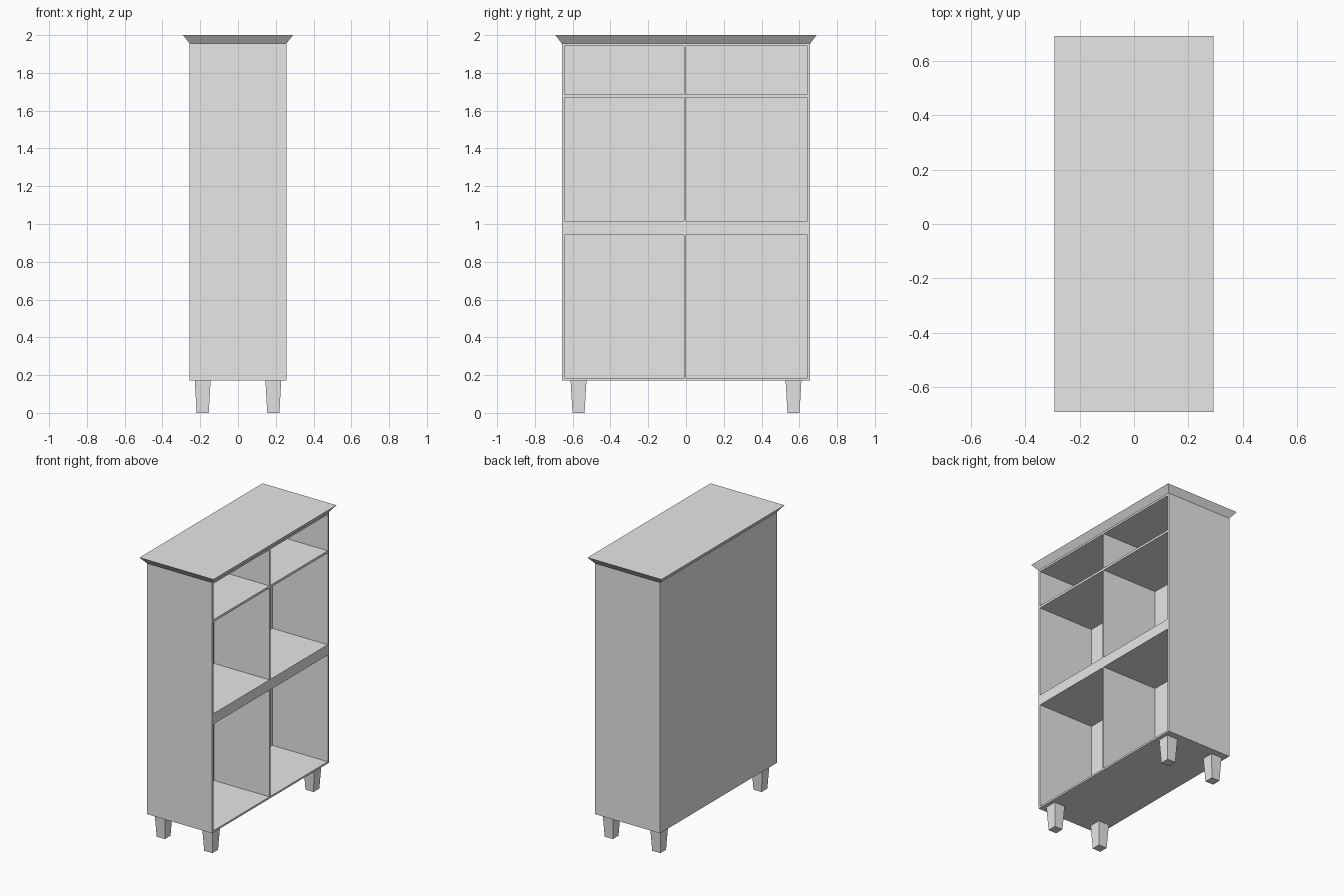
import bpy, bmesh, math
from mathutils import Vector

cube = bpy.data.objects.get("Cube")
if cube:
    bpy.data.objects.remove(cube, do_unlink=True)

# Plain grey for the whole piece
grey = bpy.data.materials.new("plain_grey")
grey.use_nodes = True
grey.diffuse_color = (0.8, 0.8, 0.8, 1)
grey.node_tree.nodes["Principled BSDF"].inputs["Base Color"].default_value = grey.diffuse_color


def finish(bm, name):
    bmesh.ops.recalc_face_normals(bm, faces=bm.faces)
    mesh = bpy.data.meshes.new(name)
    bm.to_mesh(mesh)
    bm.free()
    mesh.materials.append(grey)
    obj = bpy.data.objects.new(name, mesh)
    bpy.context.collection.objects.link(obj)
    return obj


def tapered_box(center, bottom, top, z0, z1):
    """Box whose half sizes go from bottom (x, y) to top (x, y)."""
    bm = bmesh.new()
    bmesh.ops.create_cube(bm, size=2)
    for v in bm.verts:
        half, z = (top, z1) if v.co.z > 0 else (bottom, z0)
        v.co = Vector((center[0] + v.co.x * half[0], center[1] + v.co.y * half[1], z))
    return bm


BODY = (0.256, 0.657)
BASE, CROWN = 0.172, 1.955
DEPTH = 0.436
COLUMNS = [(-0.643, -0.011), (-0.001, 0.643)]
ROWS = [(0.185, 0.943), (1.017, 1.669), (1.685, 1.942)]

# Cabinet body: score the open side into a grid, then push the bays inwards
bm = tapered_box((0, 0), BODY, BODY, BASE, CROWN)
for axis, spans in ((Vector((0, 1, 0)), COLUMNS), (Vector((0, 0, 1)), ROWS)):
    for span in spans:
        for d in span:
            bmesh.ops.bisect_plane(bm, geom=bm.verts[:] + bm.edges[:] + bm.faces[:],
                                   plane_co=axis * d, plane_no=axis)
bm.normal_update()


def inside(value, spans):
    return any(a < value < b for a, b in spans)


bays = []
for f in bm.faces:
    c = f.calc_center_median()
    if f.normal.x > 0.9 and inside(c.y, COLUMNS) and inside(c.z, ROWS):
        bays.append(f)
bmesh.ops.inset_individual(bm, faces=bays, thickness=0, depth=-DEPTH)
bmesh.ops.dissolve_limit(bm, angle_limit=math.radians(1), verts=bm.verts, edges=bm.edges)
finish(bm, "cabinet_body")

# Flared cornice on top
finish(tapered_box((0, 0), BODY, (0.291, 0.691), CROWN, 2.0), "cornice")

# Four tapered feet
for xs, x_name in ((1, "open_side"), (-1, "closed_side")):
    for ys, y_name in ((-1, "front"), (1, "back")):
        finish(tapered_box((xs * 0.187, ys * 0.569), (0.032, 0.032), (0.042, 0.042), 0, BASE),
               f"foot_{y_name}_{x_name}")
